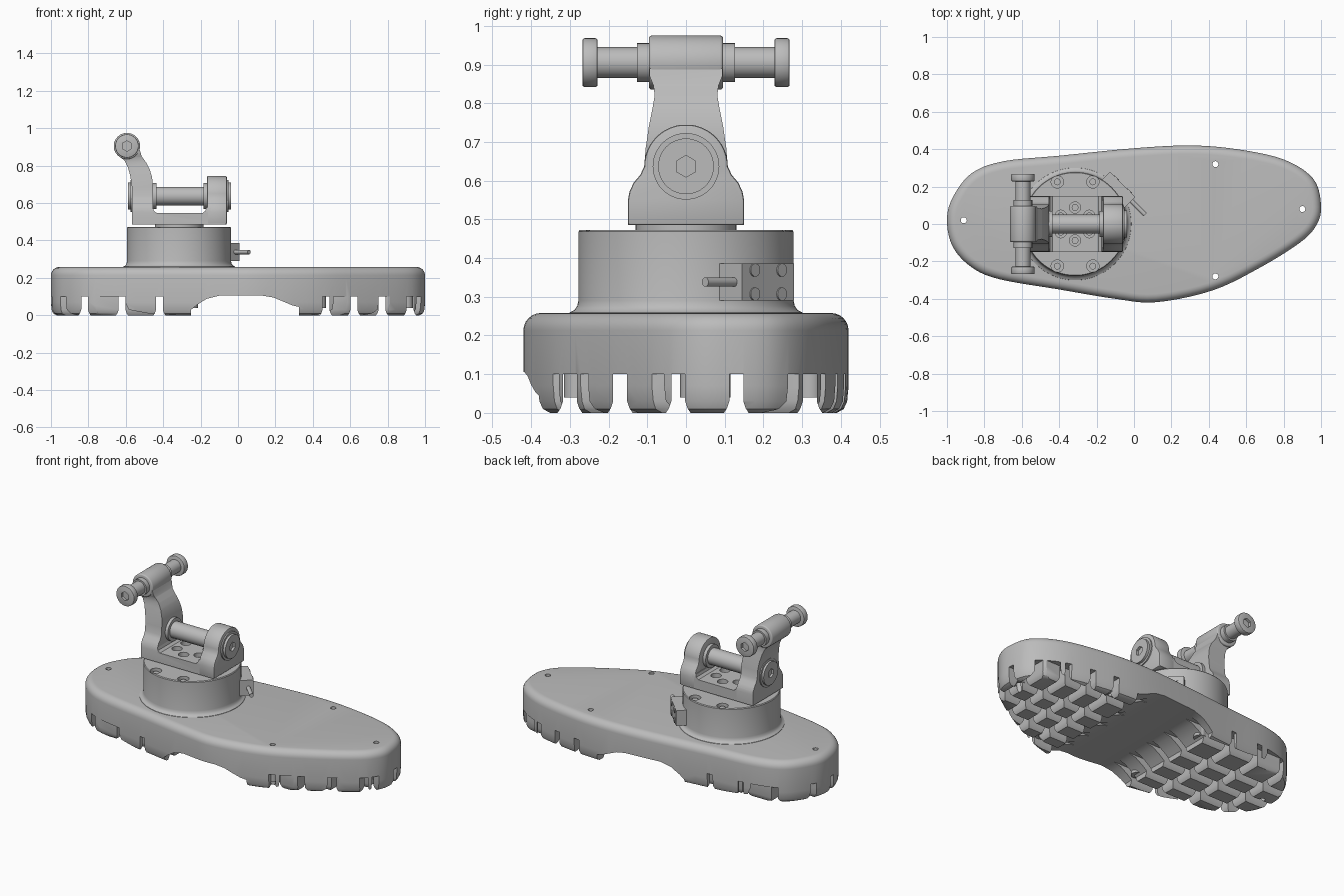
import bpy, bmesh
from math import sin, cos, pi, radians
from mathutils import Vector, Matrix

if "Cube" in bpy.data.objects:
    bpy.data.objects.remove(bpy.data.objects["Cube"], do_unlink=True)

grey = bpy.data.materials.new("machined grey")
grey.use_nodes = True
COLOUR = (0.5, 0.5, 0.5, 1)
grey.diffuse_color = COLOUR
grey.node_tree.nodes["Principled BSDF"].inputs["Base Color"].default_value = COLOUR


def finish(name, bm):
    bmesh.ops.recalc_face_normals(bm, faces=bm.faces)
    mesh = bpy.data.meshes.new(name)
    bm.to_mesh(mesh)
    bm.free()
    mesh.materials.append(grey)
    obj = bpy.data.objects.new(name, mesh)
    bpy.context.collection.objects.link(obj)
    return obj


def activate(obj):
    bpy.ops.object.select_all(action="DESELECT")
    obj.select_set(True)
    bpy.context.view_layer.objects.active = obj


def apply(obj, kind, **settings):
    mod = obj.modifiers.new(kind, kind)
    for key, value in settings.items():
        setattr(mod, key, value)
    activate(obj)
    bpy.ops.object.modifier_apply(modifier=mod.name)


def cut(obj, cutter, operation="DIFFERENCE"):
    cutter.hide_render = True
    apply(obj, "BOOLEAN", object=cutter, operation=operation, solver="EXACT")
    bpy.data.objects.remove(cutter, do_unlink=True)


def prisms(name, profiles, axis, lo, hi):
    """Extrude flat profiles along x (points are y,z) or y (points are x,z)."""
    bm = bmesh.new()
    for pts in profiles:
        make = (lambda p, t: (t, p[0], p[1])) if axis == "x" else (lambda p, t: (p[0], t, p[1]))
        a, b = [[bm.verts.new(make(p, t)) for p in pts] for t in (lo, hi)]
        bm.faces.new(a)
        bm.faces.new(b)
        for i in range(len(pts)):
            j = (i + 1) % len(pts)
            bm.faces.new((a[i], a[j], b[j], b[i]))
    return finish(name, bm)


def rods(name, spans, r, n=32):
    """Cylinders between pairs of points."""
    bm = bmesh.new()
    for a, b in spans:
        a, b = Vector(a), Vector(b)
        turn = (b - a).to_track_quat("Z", "Y").to_matrix().to_4x4()
        bmesh.ops.create_cone(bm, cap_ends=True, segments=n, radius1=r, radius2=r,
                              depth=(b - a).length, matrix=Matrix.Translation((a + b) / 2) @ turn)
    return finish(name, bm)


def stack(name, outline, levels):
    """Skin an outline through (inset, height) levels."""
    n = len(outline)
    normals = []
    for i in range(n):
        t = outline[(i + 1) % n] - outline[i - 1]
        normals.append(Vector((-t.y, t.x)).normalized())
    bm = bmesh.new()
    rings = [[bm.verts.new((*(p + m * inset), z)) for p, m in zip(outline, normals)]
             for inset, z in levels]
    for a, b in zip(rings, rings[1:]):
        for i in range(n):
            j = (i + 1) % n
            bm.faces.new((a[i], a[j], b[j], b[i]))
    bm.faces.new(rings[0])
    bm.faces.new(rings[-1])
    return finish(name, bm)


def smooth_loop(points, steps):
    pts = [Vector(p) for p in points]
    out = []
    for i in range(len(pts)):
        p0, p1, p2, p3 = (pts[(i + k) % len(pts)] for k in (-1, 0, 1, 2))
        for s in range(steps):
            t = s / steps
            out.append(0.5 * (2 * p1 + (p2 - p0) * t + (2 * p0 - 5 * p1 + 4 * p2 - p3) * t * t
                              + (3 * p1 - p0 - 3 * p2 + p3) * t ** 3))
    return out


def mirrored(half):
    return half + [(-y, z) for y, z in reversed(half)]


# Foot sole with rounded rims
foot = smooth_loop([(1, .09), (.96, .24), (.8, .345), (.55, .4), (.3, .42), (0, .405),
                    (-.4, .365), (-.7, .335), (-.87, .27), (-.97, .14), (-1, .02), (-.97, -.12),
                    (-.87, -.23), (-.72, -.295), (-.4, -.35), (-.1, -.4), (.12, -.418),
                    (.42, -.355), (.67, -.235), (.88, -.105), (.97, -.015)], 5)
rim = [(.045 * (1 - cos(a)), .213 + .045 * sin(a)) for a in [pi / 2 * k / 6 for k in range(7)]]
sole = stack("foot_sole", foot, [(.03, 0), (.012, .01), (.003, .03), (0, .07)] + rim)


# Tread grooves with flared mouths
def groove(c):
    return [(c + s * w, z) for s, w, z in ((-1, .018, .1), (-1, .018, .03), (-1, .024, .012),
            (-1, .045, -.02), (1, .045, -.02), (1, .024, .012), (1, .018, .03), (1, .018, .1))]


cut(sole, prisms("cross_cutter", [groove(c) for c in (-.82, -.62, -.42, .47, .62, .77, .92)], "y", -1, 1))
cut(sole, prisms("long_cutter", [groove(c) for c in (-.3, -.17, -.02, .13, .32)], "x", -1.2, 1.2))
arch = [(-.25, -.05), (-.25, .03), (-.22, .055), (-.17, .087), (-.1, .105), (.13, .105),
        (.19, .095), (.25, .07), (.29, .053), (.325, .045), (.325, -.05)]
cut(sole, prisms("arch_cutter", [arch], "y", -1, 1))

# Screw bosses and through holes
holes = [(-.91, .02), (.435, .32), (.9, .08), (.435, -.28)]
bosses = holes + [(-.25, .27), (-.25, -.27)]
boss = rods("screw_bosses", [((x, y, .04), (x, y, .12)) for x, y in bosses], .035)
for part in (sole, boss):
    cut(part, rods("hole_cutter", [((x, y, -.1), (x, y, .4)) for x, y in holes], .016, 20))

# Round ankle housing
CX = -.315
circle = [Vector((CX + .278 * cos(2 * pi * k / 72), .278 * sin(2 * pi * k / 72))) for k in range(72)]
housing = stack("ankle_housing", circle, [(-.025, .25), (-.022, .26), (-.01, .266), (-.003, .276),
                                         (0, .29), (0, .468), (.004, .473)])
spots = [(CX + sx * .095, sy * .225) for sx in (-1, 1) for sy in (-1, 1)]
cut(housing, rods("bore_cutter", [((x, y, .44), (x, y, .5)) for x, y in spots], .033))
rods("housing_screws", [((x, y, .43), (x, y, .462)) for x, y in spots], .018, 20)
rods("swivel_disc", [((CX, 0, .46), (CX, 0, .49))], .13, 48)

# Cable connector on the housing side
out, along = Vector((1, 1, 0)).normalized(), Vector((1, -1, 0)).normalized()
centre = Vector((CX, 0, .338)) + along * .03
bm = bmesh.new()
bmesh.ops.create_cube(bm, size=1, matrix=Matrix.Translation(centre + out * .275)
                      @ Matrix.Rotation(radians(45), 4, "Z") @ Matrix.Diagonal((.11, .19, .096, 1)))
finish("connector_block", bm)
screws = [centre + out * .325 + along * a + Vector((0, 0, z)) for a in (-.068, .03) for z in (-.031, .031)]
screws = [p + along * .02 for p in screws]
rods("connector_screws", [(p, p + out * .009) for p in screws], .017, 20)
pin = centre + out * .3
rods("connector_pin", [(pin + along * .08, pin + along * .2)], .012, 16)

# Yoke floor and low ear
AZ, R = .637, .108
flare = [(.15, .485), (.15, .55), (.146, .572), (.135, .595), (.118, .615), (R, AZ)]
floor = prisms("yoke_floor", [[(-.56, .485), (-.07, .485), (-.07, .545), (-.145, .545), (-.145, .575),
                               (-.17, .575), (-.175, .558), (-.19, .547), (-.435, .547), (-.45, .558),
                               (-.455, .575), (-.56, .575)]], "y", -.1495, .1495)
cut(floor, prisms("flare_cutter", [mirrored(flare)], "x", -1, 1), "INTERSECT")
bolts = [(CX + .088 * sin(k * pi / 3), .088 * cos(k * pi / 3)) for k in range(6)]
cut(floor, rods("bolt_cutter", [((x, y, .505), (x, y, .6)) for x, y in bolts], .03, 24))
rods("yoke_bolts", [((x, y, .5), (x, y, .525)) for x, y in bolts], .018, 20)
dome = [(R * cos(a), AZ + R * sin(a)) for a in [pi / 2 * k / 12 for k in range(1, 12)]]
ear = prisms("low_ear", [mirrored(flare + dome)], "x", -.166, -.06)
apply(ear, "BEVEL", width=.006, segments=2, limit_method="ANGLE", angle_limit=radians(50))

# Tall curved arm, shaped from two crossing profiles
arm = prisms("tall_arm", [[(-.567, .485), (-.455, .485), (-.455, .7), (-.46, .74), (-.472, .78),
                           (-.49, .815), (-.515, .85), (-.527, .89), (-.594, .93), (-.655, .88),
                           (-.635, .85), (-.605, .825), (-.588, .79), (-.575, .74), (-.568, .69)]],
             "y", -.2, .2)
waist = flare + [(.104, .685), (.096, .74), (.086, .79), (.081, .82), (.084, .845), (.094, .87), (.094, .99)]
cut(arm, prisms("waist_cutter", [mirrored(waist)], "x", -1, 0), "INTERSECT")


def along_x(a, b):
    return [((a, 0, AZ), (b, 0, AZ))]


# Axle through the yoke
rods("axle", along_x(-.5, -.12), .05, 40)
rods("axle_collars", along_x(-.47, -.437) + along_x(-.185, -.15), .07, 40)
rods("axle_bushings", along_x(-.575, -.5) + along_x(-.12, -.052), .086, 48)
caps = rods("axle_caps", along_x(-.588, -.5) + along_x(-.12, -.037), .072, 48)
cut(caps, rods("hex_cutter", along_x(-.7, -.565) + along_x(-.06, .1), .028, 6))

# Cross bar at the arm head
HX, HZ = -.594, .905


def along_y(a, b):
    return [((HX, s * a, HZ), (HX, s * b, HZ)) for s in (-1, 1)]


head = rods("arm_head", [((HX, -.096, HZ), (HX, .096, HZ))], .07, 48)
apply(head, "BEVEL", width=.008, segments=3, limit_method="ANGLE", angle_limit=radians(50))
rods("bar_collars", along_y(.08, .127), .05, 40)
rods("cross_bar", [((HX, -.24, HZ), (HX, .24, HZ))], .04, 40)
knobs = rods("bar_end_knobs", along_y(.228, .268), .063, 48)
apply(knobs, "BEVEL", width=.006, segments=2, limit_method="ANGLE", angle_limit=radians(50))
cut(knobs, rods("hex_cutter", along_y(.252, .4), .028, 6))

# Smooth curved faces, keep hard edges
for obj in list(bpy.context.collection.objects):
    if obj.type == "MESH" and grey.name in obj.data.materials:
        activate(obj)
        bpy.ops.object.shade_smooth_by_angle(angle=radians(32))
